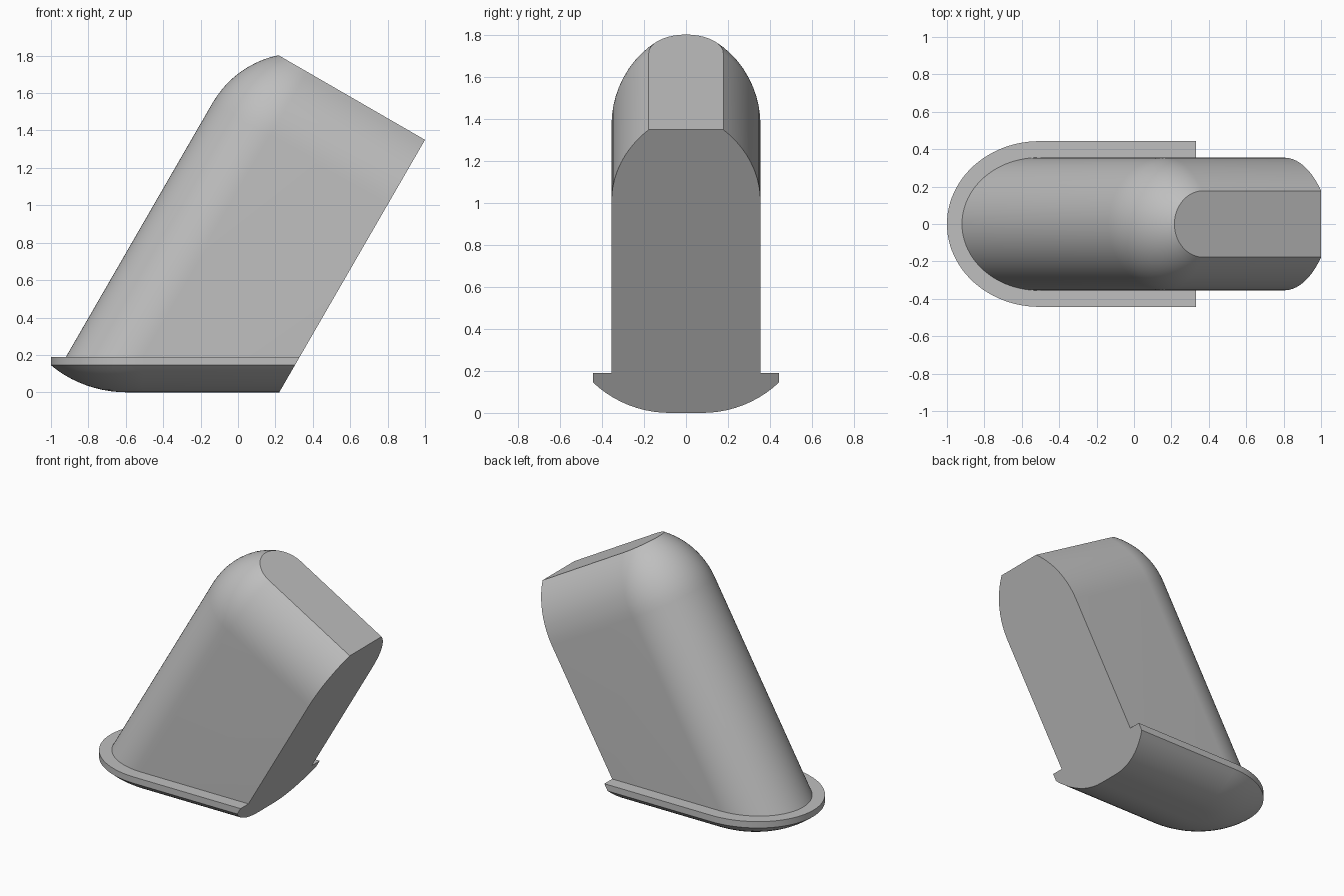
import bpy, bmesh
from math import sin, cos, pi, acos, radians, tan

cube = bpy.data.objects.get("Cube")
if cube:
    bpy.data.objects.remove(cube)

C, S = cos(radians(30)), sin(radians(30))   # lean of the body
BACK = 0.191          # offset of the slanted back plane
TOP = 1.669           # body height along the leaning axis
R = 0.355             # half width of the body
CENTRE = BACK - 1.0825 + R
FLANGE_Z, RIM_Z = 0.19, 0.145
FLANGE_W, FLANGE_X = 0.443, -0.505
FILLET = 1.5 * R      # radius of the rounding at the top and underneath
ARC, STEPS = 48, 10


def u_outline(centre, rx, ry, back):
    """Half ellipse closed by two straight sides running to the back."""
    pts = [(back, ry)]
    for i in range(ARC + 1):
        a = pi / 2 + pi * i / ARC
        pts.append((centre + rx * cos(a), ry * sin(a)))
    return pts + [(back, -ry)]


def base_ring(z, scale):
    back = BACK / C + z * tan(radians(30))
    rx = (FLANGE_X + 1) * scale
    return [(x, y, z) for x, y in u_outline(FLANGE_X, rx, FLANGE_W * scale, back)]


def body_ring(r, along=None):
    """Ring across the leaning axis, or cut level with the flange top."""
    ring = []
    for u, y in u_outline(CENTRE, r, r, BACK):
        a = (FLANGE_Z + S * u) / C if along is None else along
        ring.append((C * u + S * a, y, C * a - S * u))
    return ring


rings = []
# rounded underside, up to the flange rim
limit = acos(1 - RIM_Z / FILLET)
flat = FLANGE_W - FILLET * sin(limit)
for i in range(STEPS + 1):
    a = limit * i / STEPS
    rings.append(base_ring(FILLET * (1 - cos(a)), (flat + FILLET * sin(a)) / FLANGE_W))
# flange edge, then foot of the body
rings.append(base_ring(FLANGE_Z, 1))
rings.append(body_ring(R))
# straight body and rounded shoulder
limit = acos(1 - 0.5 * R / FILLET)
start = TOP - FILLET * sin(limit)
for i in range(STEPS + 1):
    a = limit * i / STEPS
    rings.append(body_ring(R - FILLET * (1 - cos(a)), start + FILLET * sin(a)))

# skin the rings, then close bottom, top and slanted back
bm = bmesh.new()
loops = [[bm.verts.new(p) for p in ring] for ring in rings]
for low, high in zip(loops, loops[1:]):
    for i in range(len(low) - 1):
        bm.faces.new((low[i], low[i + 1], high[i + 1], high[i]))
bm.faces.new(loops[0])
bm.faces.new(loops[-1])
bm.faces.new([l[0] for l in loops] + [l[-1] for l in reversed(loops)])
bmesh.ops.recalc_face_normals(bm, faces=bm.faces)
mesh = bpy.data.meshes.new("leaning_body_with_flange")
bm.to_mesh(mesh)
bm.free()
body = bpy.data.objects.new("leaning_body_with_flange", mesh)
bpy.context.collection.objects.link(body)

# plain grey
grey = bpy.data.materials.new("light_grey")
grey.use_nodes = True
colour = (0.52, 0.52, 0.52, 1)
grey.diffuse_color = colour
grey.node_tree.nodes["Principled BSDF"].inputs["Base Color"].default_value = colour
mesh.materials.append(grey)

bpy.ops.object.select_all(action='DESELECT')
body.select_set(True)
bpy.context.view_layer.objects.active = body
bpy.ops.object.shade_smooth_by_angle(angle=radians(30))
